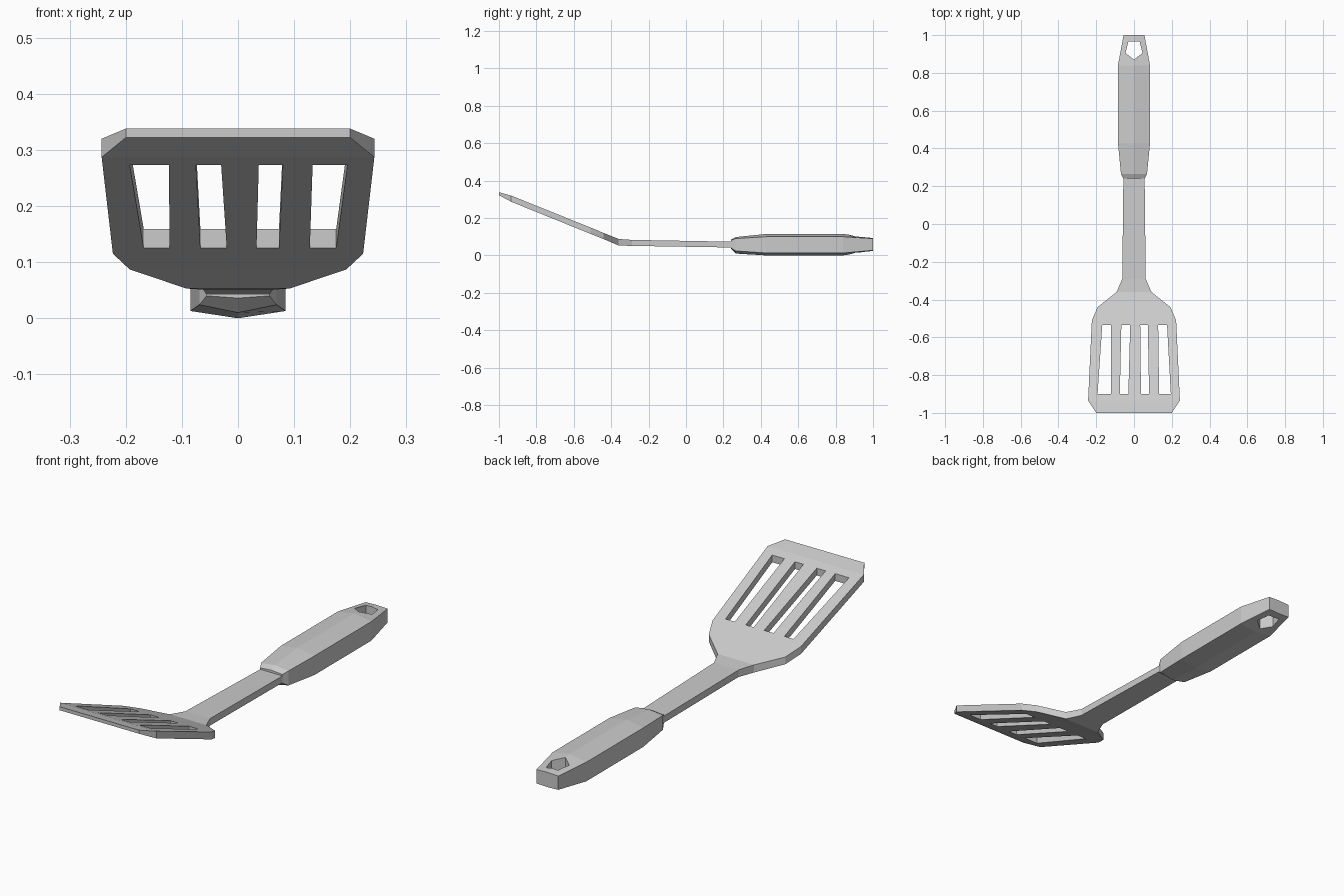
import bpy
import bmesh

if "Cube" in bpy.data.objects:
    bpy.data.objects.remove(bpy.data.objects["Cube"], do_unlink=True)

grey = bpy.data.materials.new("light_grey")
grey.use_nodes = True
colour = (0.6, 0.6, 0.6, 1)
grey.diffuse_color = colour
grey.node_tree.nodes["Principled BSDF"].inputs["Base Color"].default_value = colour


def loft(name, rings):
    """Skin a closed solid through rings of points."""
    bm = bmesh.new()
    loops = [[bm.verts.new(p) for p in ring] for ring in rings]
    for a, b in zip(loops, loops[1:]):
        for i in range(len(a)):
            j = (i + 1) % len(a)
            bm.faces.new((a[i], a[j], b[j], b[i]))
    bm.faces.new(loops[0])
    bm.faces.new(loops[-1])
    bmesh.ops.recalc_face_normals(bm, faces=bm.faces)
    mesh = bpy.data.meshes.new(name)
    bm.to_mesh(mesh)
    bm.free()
    mesh.materials.append(grey)
    ob = bpy.data.objects.new(name, mesh)
    bpy.context.scene.collection.objects.link(ob)
    return ob


def cut(target, name, outline):
    """Cut a vertical prism with the given plan outline through the target."""
    cutter = loft(name, [[(x, y, z) for x, y in outline] for z in (-0.5, 1)])
    cutter.hide_render = True
    mod = target.modifiers.new(name, "BOOLEAN")
    mod.operation = "DIFFERENCE"
    mod.solver = "EXACT"
    mod.object = cutter
    bpy.context.view_layer.objects.active = target
    bpy.ops.object.modifier_apply(modifier=name)
    bpy.data.objects.remove(cutter, do_unlink=True)


# Blade and shaft: y, half width, underside, top
blade_sections = [
    (-1.0, 0.20, 0.322, 0.338),
    (-0.935, 0.243, 0.287, 0.32),
    (-0.51, 0.223, 0.115, 0.149),
    (-0.44, 0.193, 0.087, 0.12),
    (-0.36, 0.092, 0.053, 0.088),
    (-0.29, 0.062, 0.051, 0.083),
    (0.27, 0.056, 0.042, 0.073),
]
blade = loft("blade_and_shaft", [
    [(-w, y, lo), (w, y, lo), (w, y, hi), (-w, y, hi)]
    for y, w, lo, hi in blade_sections])

# Slots: left and right edge at the back, then at the front
slots = [(-0.168, -0.122, -0.193, -0.123), (-0.067, -0.02, -0.075, -0.03),
         (0.033, 0.073, 0.037, 0.08), (0.128, 0.175, 0.133, 0.195)]
for i, (a, b, c, d) in enumerate(slots):
    cut(blade, f"slot_{i}", [(a, -0.535), (b, -0.535), (d, -0.9), (c, -0.9)])

# Grip: y, half width, side low and high, ridge low and high
grip_sections = [
    (0.24, 0.056, 0.04, 0.08, 0.036, 0.085),
    (0.265, 0.069, 0.024, 0.09, 0.01, 0.098),
    (0.43, 0.085, 0.013, 0.1, 0.0, 0.115),
    (0.84, 0.085, 0.013, 0.1, 0.0, 0.115),
    (1.0, 0.055, 0.027, 0.09, 0.025, 0.092),
]
grip = loft("grip", [
    [(-w, y, lo), (0, y, keel), (w, y, lo), (w, y, hi), (0, y, ridge), (-w, y, hi)]
    for y, w, lo, hi, keel, ridge in grip_sections])

# Hanging hole
cut(grip, "hanging_hole", [(-0.03, 0.965), (0.03, 0.965), (0.045, 0.905),
                           (0, 0.87), (-0.045, 0.905)])
